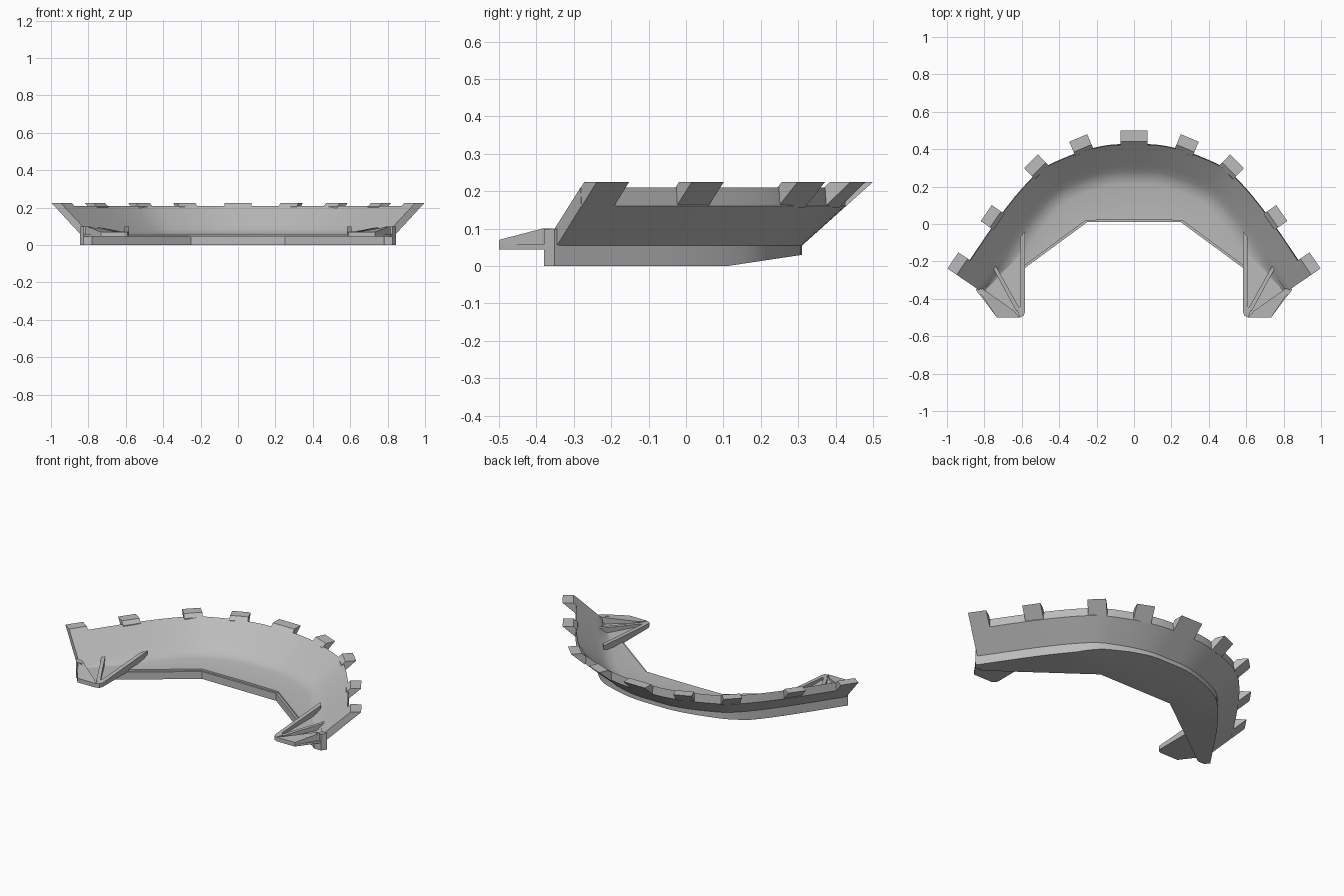
import bpy, bmesh, math
from mathutils import Vector as V

if "Cube" in bpy.data.objects:
    bpy.data.objects.remove(bpy.data.objects["Cube"])

grey = bpy.data.materials.new("plain grey")
grey.use_nodes = True
COLOR = (0.5, 0.5, 0.5, 1)
grey.diffuse_color = COLOR
grey.node_tree.nodes["Principled BSDF"].inputs["Base Color"].default_value = COLOR


def loft(name, rings, smooth=False):
    """Closed skin through equal-length rings, capped at both ends."""
    bm = bmesh.new()
    vs = [[bm.verts.new(p) for p in ring] for ring in rings]
    n = len(rings[0])
    for a, b in zip(vs, vs[1:]):
        for j in range(n):
            k = (j + 1) % n
            bm.faces.new((a[j], a[k], b[k], b[j]))
    bm.faces.new(vs[0])
    bm.faces.new(vs[-1])
    bmesh.ops.recalc_face_normals(bm, faces=bm.faces)
    me = bpy.data.meshes.new(name)
    bm.to_mesh(me)
    bm.free()
    me.materials.append(grey)
    ob = bpy.data.objects.new(name, me)
    bpy.context.collection.objects.link(ob)
    if smooth:
        bpy.context.view_layer.objects.active = ob
        ob.select_set(True)
        bpy.ops.object.shade_smooth_by_angle(angle=math.radians(28))
        ob.select_set(False)
    return ob


def slab(name, outline, bottom, side):
    """Plate with an outline of (x, y, top z), mirrored by side."""
    loft(name, [[(side * x, y, bottom) for x, y, z in outline],
                [(side * x, y, z) for x, y, z in outline]])


# Outer foot of the wall, smoothed from a few control points
CTRL = [V(p) for p in ((-0.12, 0.307), (0, 0.31), (0.12, 0.307), (0.23, 0.282), (0.33, 0.245),
                       (0.42, 0.2), (0.51, 0.115), (0.64, -0.05), (0.84, -0.345), (1.04, -0.64))]
STEPS = 3


def spline(i, t):
    a, b, c, d = CTRL[i - 1:i + 3]
    return 0.5 * (2 * b + (c - a) * t + (2 * a - 5 * b + 4 * c - d) * t * t
                  + (3 * b - a - 3 * c + d) * t ** 3)


foot = [spline(i, s / STEPS) for i in range(1, len(CTRL) - 2) for s in range(STEPS)]
foot.append(CTRL[-2])
corner = 4 * STEPS
lengths = [0]
for a, b in zip(foot[corner:], foot[corner + 1:]):
    lengths.append(lengths[-1] + (b - a).length)


def normal(i):
    if i == 0:
        return V((0, 1))
    t = foot[min(i + 1, len(foot) - 1)] - foot[i - 1]
    return V((-t.y, t.x)).normalized()


def floor_edge(i):
    if i <= corner:
        return V((0.25 * i / corner, 0.01))
    f = lengths[i - corner] / lengths[-1]
    return V((0.25, 0.01)).lerp(V((0.78, -0.38)), f)


def section(i):
    """Wall and floor cross-section at one station."""
    b, n, f = foot[i], normal(i), floor_edge(i)
    width = (b - f).length
    bend = 0.11
    t = (bend - f.y) / (b.y - f.y) if b.y > bend else 0.5
    ledge = f + (b - f).normalized() * 0.012
    toe = b - n * min(0.1, 0.6 * width)
    pts = [(b, max(0, (b.y - bend) * 0.15)), (b, 0.055), (b + n * 0.117, 0.16),
           (b + n * 0.113, 0.21), (b, 0.11), (b - n * 0.03, 0.084)]
    pts += [(b - n * min(0.06, 0.45 * width), 0.065), (toe, 0.056),
            (ledge, 0.055), (ledge, 0.045), (f, 0.045), (f, 0), (f.lerp(b, t), 0)]
    return [V((p.x, p.y, z)) for p, z in pts]


half = [section(i) for i in range(len(foot))]
left_to_mid = [[V((-p.x, p.y, p.z)) for p in ring] for ring in reversed(half[1:])]
loft("flared_wall_and_floor", left_to_mid + half, smooth=True)

# Teeth along the rim, following the flare of the wall
PROFILE = [(0.114, 0.157), (0.19, 0.225), (0.13, 0.225), (0.108, 0.205), (0.1, 0.165)]


def tooth(name, base, n, half_width, side):
    t = V((n.y, -n.x))
    loft(name, [[(side * (base + n * o + t * w).x, (base + n * o + t * w).y, z)
                 for o, z in PROFILE] for w in (-half_width, half_width)])


tooth("middle_tooth", V((0, 0.31)), V((0, 1)), 0.073, 1)
end_n = normal(len(foot) - 1)
end_base = foot[-1] - V((end_n.y, -end_n.x)) * 0.053
TEETH = [(V((0.224, 0.285)), V((0.39, 0.92))), (V((0.417, 0.2)), V((0.7, 0.71))),
         (V((0.634, -0.05)), V((0.82, 0.57))), (end_base, end_n)]

for side, label in ((1, "left"), (-1, "right")):
    for k, (base, n) in enumerate(TEETH):
        tooth(f"{label}_tooth_{k + 1}", base, n.normalized(), 0.052, side)
    # Pointed end plate with raised ribs
    slab(f"{label}_horn_plate",
         [(0.583, -0.04, 0.058), (0.583, -0.47, 0.058), (0.59, -0.49, 0.058), (0.61, -0.5, 0.058),
          (0.733, -0.5, 0.058), (0.842, -0.355, 0.058), (0.8, -0.3, 0.058)], 0.045, side)
    slab(f"{label}_inner_rib",
         [(0.583, -0.04, 0.1), (0.583, -0.47, 0.07), (0.59, -0.49, 0.07), (0.61, -0.5, 0.07),
          (0.625, -0.46, 0.072), (0.607, -0.44, 0.073), (0.607, -0.07, 0.098)], 0.05, side)
    slab(f"{label}_middle_rib",
         [(0.61, -0.455, 0.07), (0.63, -0.465, 0.07), (0.752, -0.24, 0.095),
          (0.738, -0.225, 0.095)], 0.05, side)
    slab(f"{label}_outer_rib",
         [(0.61, -0.5, 0.07), (0.733, -0.5, 0.07), (0.81, -0.385, 0.1), (0.842, -0.355, 0.1),
          (0.81, -0.345, 0.098), (0.64, -0.465, 0.07)], 0.05, side)
    slab(f"{label}_end_block",
         [(0.785, -0.38, 0.099), (0.825, -0.38, 0.099), (0.846, -0.352, 0.099),
          (0.838, -0.34, 0.099)], 0, side)
